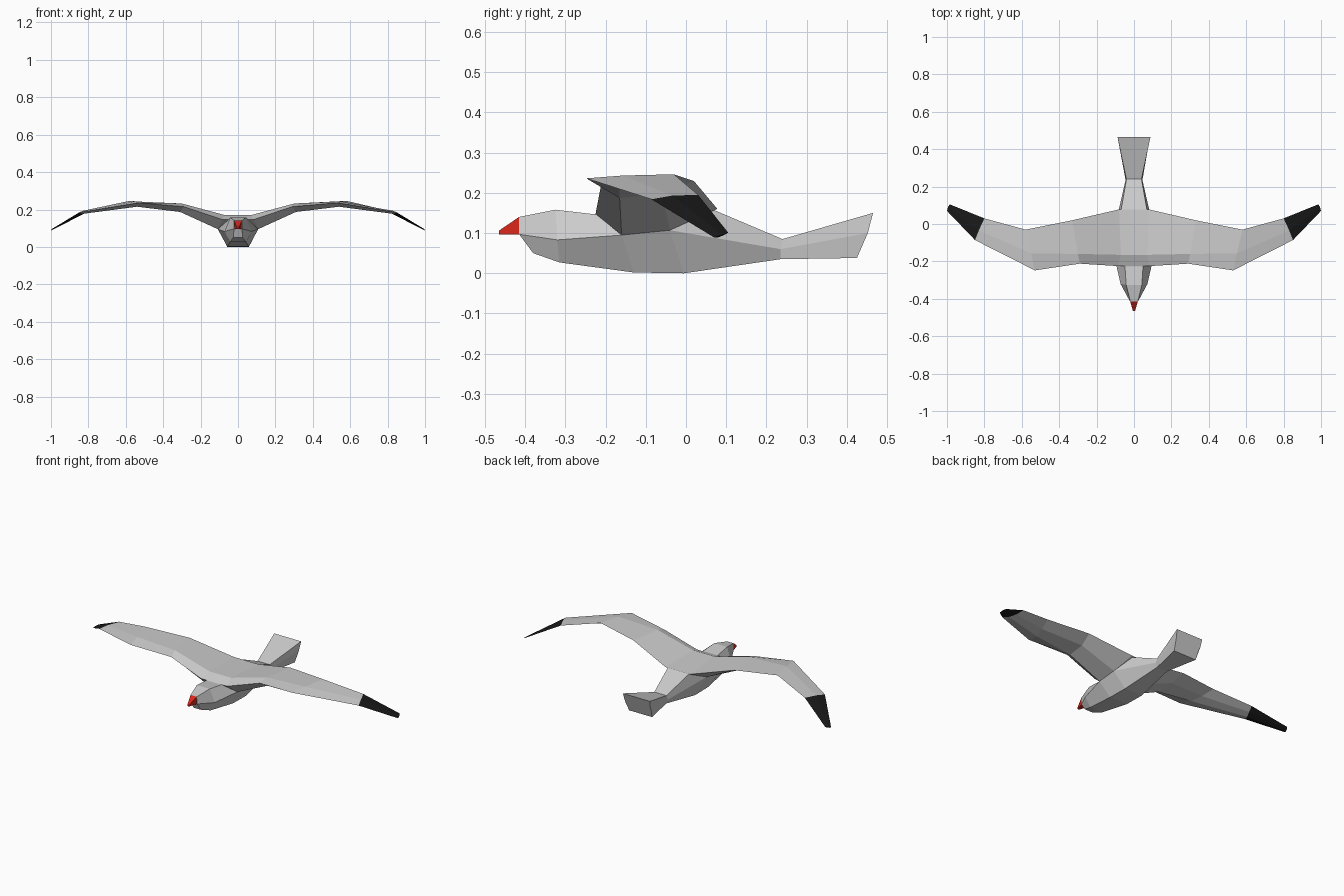
import bpy, bmesh

if "Cube" in bpy.data.objects:
    bpy.data.objects.remove(bpy.data.objects["Cube"])


def material(name, color):
    m = bpy.data.materials.new(name)
    m.diffuse_color = color
    m.use_nodes = True
    m.node_tree.nodes["Principled BSDF"].inputs["Base Color"].default_value = m.diffuse_color
    return m


def loft(name, rings, mat=None):
    """Flat-faced closed skin over rings of equal point count."""
    bm = bmesh.new()
    vs = [[bm.verts.new(p) for p in r] for r in rings]
    n = len(rings[0])
    for a, b in zip(vs, vs[1:]):
        for i in range(n):
            j = (i + 1) % n
            bm.faces.new((a[i], a[j], b[j], b[i]))
    bm.faces.new(vs[0])
    bm.faces.new(vs[-1])
    bmesh.ops.recalc_face_normals(bm, faces=bm.faces)
    me = bpy.data.meshes.new(name)
    bm.to_mesh(me)
    bm.free()
    ob = bpy.data.objects.new(name, me)
    bpy.context.collection.objects.link(ob)
    if mat:
        me.materials.append(mat)
    return ob


def sym(half):
    """Ring from half-profile points (half width, y, z), mirrored in x."""
    return half + [(-x, y, z) for x, y, z in reversed(half)]


def flip(ring):
    return [(-x, y, z) for x, y, z in ring]


black = material("black", (0.01, 0.01, 0.01, 1))
red = material("red", (0.7, 0.02, 0.01, 1))

# Body, head to tail: upper edge, side edge, lower edge
sections = [
    [(.02, -.415, .14), (.021, -.415, .097), (.025, -.38, .05)],
    [(.042, -.325, .158), (.072, -.32, .083), (.042, -.315, .027)],
    [(.048, -.23, .147), (.108, -.16, .095), (.058, -.13, .002)],
    [(.07, .07, .157), (.108, -.04, .107), (.058, -.005, 0)],
    [(.04, .24, .085), (.045, .235, .06), (.035, .235, .035)],
    [(.088, .465, .15), (.083, .452, .1), (.075, .425, .038)],
]
loft("body", [sym(s) for s in sections])

# Beak
loft("beak", [sym([(.02, -.415, .14), (.02, -.415, .097)]),
              sym([(.006, -.465, .106), (.006, -.465, .097)])], red)

# Wing stations: leading edge, top ridge, trailing edge, rear and front underside
root = [(.085, -.225, .147), (.07, -.165, .17), (.08, .078, .16),
        (.108, -.04, .107), (.108, -.16, .095)]
inner = [(.29, -.212, .215), (.3, -.16, .232), (.33, .02, .229),
         (.315, -.06, .197), (.31, -.165, .187)]
elbow = [(.53, -.248, .236), (.55, -.157, .243), (.58, -.03, .246),
         (.56, -.1, .225), (.54, -.165, .215)]
wrist = [(.85, -.086, .184), (.83, -.035, .193), (.8, .03, .195),
         (.815, -.01, .182), (.835, -.05, .176)]
tip = [(1.0, .07, .089), (.995, .09, .096), (.985, .105, .101),
       (.99, .095, .095), (.996, .08, .089)]
half = [root, inner, elbow, wrist]
loft("wings", [flip(r) for r in reversed(half)] + half)

# Dark wing tips
loft("right_wing_tip", [wrist, tip], black)
loft("left_wing_tip", [flip(wrist), flip(tip)], black)
